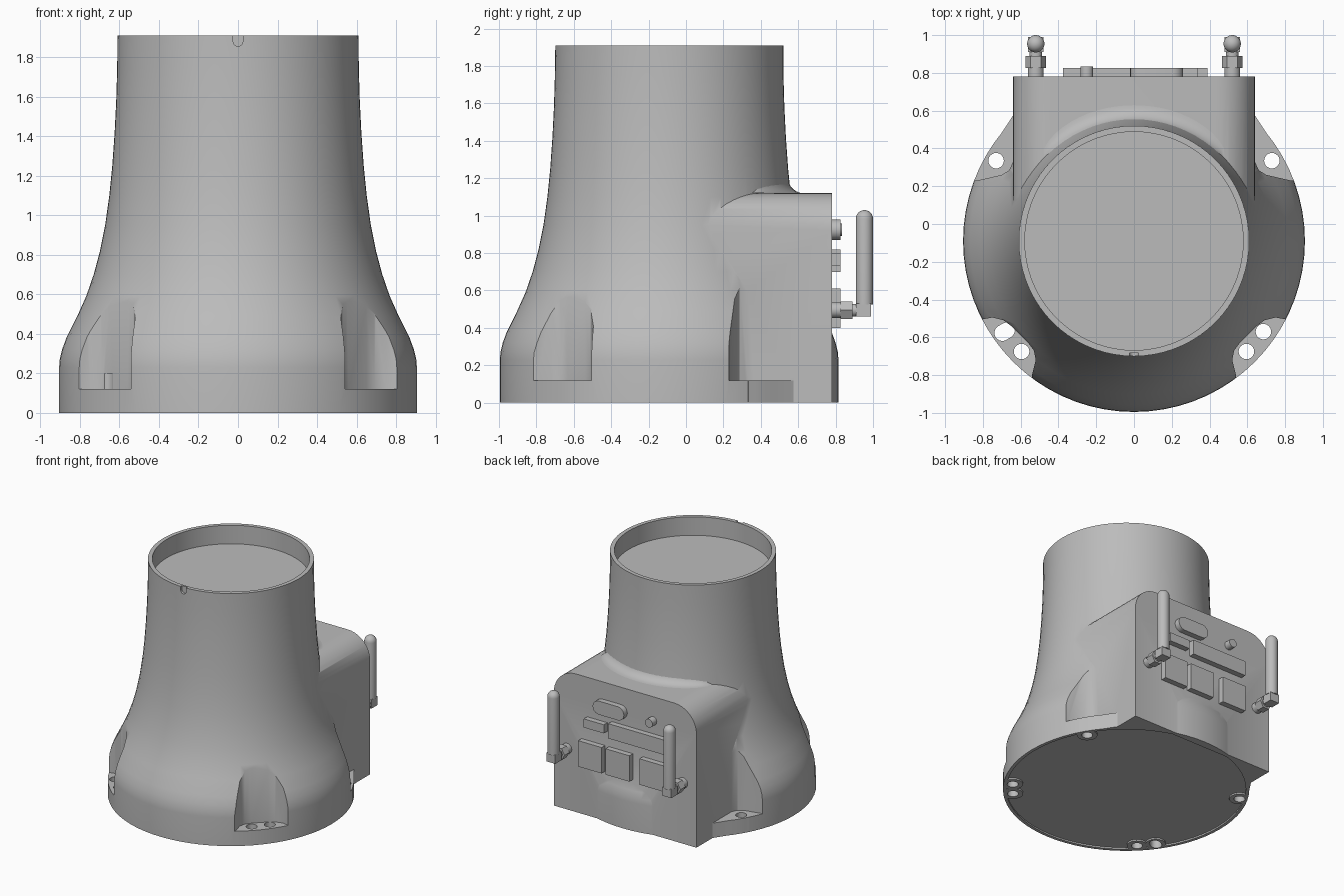
import bpy, bmesh
from math import sin, cos, pi, radians, sqrt
from mathutils import Matrix, Vector

cube = bpy.data.objects.get("Cube")
if cube:
    bpy.data.objects.remove(cube, do_unlink=True)

grey = bpy.data.materials.new("plain grey")
grey.use_nodes = True
tone = (0.5, 0.5, 0.5, 1)
grey.diffuse_color = tone
grey.node_tree.nodes["Principled BSDF"].inputs["Base Color"].default_value = tone

AXIS = Vector((0, -0.09, 0))   # centre line of the round body
BACK = 0.78                    # y of the connector panel


def finish(name, bm):
    bmesh.ops.recalc_face_normals(bm, faces=bm.faces)
    me = bpy.data.meshes.new(name)
    bm.to_mesh(me)
    bm.free()
    me.materials.append(grey)
    ob = bpy.data.objects.new(name, me)
    bpy.context.collection.objects.link(ob)
    return ob


def smooth(ob, angle=32):
    ob.data.shade_smooth()
    ob.data.set_sharp_from_angle(angle=radians(angle))


def lathe(name, profile, at=AXIS, steps=72):
    bm = bmesh.new()
    vs = [bm.verts.new((r, 0, z)) for r, z in profile]
    es = [bm.edges.new(p) for p in zip(vs, vs[1:])]
    bmesh.ops.spin(bm, geom=vs + es, axis=(0, 0, 1), cent=(0, 0, 0),
                   angle=2 * pi, steps=steps, use_merge=True)
    bmesh.ops.remove_doubles(bm, verts=bm.verts, dist=1e-4)
    bmesh.ops.translate(bm, verts=bm.verts, vec=at)
    return finish(name, bm)


def prism(name, outline, low, high, along_y=False):
    """Extrude an (x, y) outline along z, or an (x, z) outline along y."""
    bm = bmesh.new()
    base = [bm.verts.new((a, low, b) if along_y else (a, b, low)) for a, b in outline]
    face = bm.faces.new(base)
    ext = bmesh.ops.extrude_face_region(bm, geom=[face])["geom"]
    move = (0, high - low, 0) if along_y else (0, 0, high - low)
    bmesh.ops.translate(bm, verts=[v for v in ext if isinstance(v, bmesh.types.BMVert)], vec=move)
    return finish(name, bm)


def rect(x0, x1, z0, z1):
    return [(x0, z0), (x1, z0), (x1, z1), (x0, z1)]


def circle(x, y, r, n=24):
    return [(x + r * cos(2 * pi * i / n), y + r * sin(2 * pi * i / n)) for i in range(n)]


def capsule(x, y, half, r, n=10, turn=0):
    """Outline of a rounded slot."""
    pts = []
    for side in (1, -1):
        for i in range(n + 1):
            a = -pi / 2 + pi * i / n
            pts.append((side * (half + r * cos(a)), side * r * sin(a)))
    return [(x + a * cos(turn) - b * sin(turn), y + a * sin(turn) + b * cos(turn)) for a, b in pts]


def boolean(ob, other, operation):
    mod = ob.modifiers.new("cut", "BOOLEAN")
    mod.operation, mod.solver, mod.object = operation, "EXACT", other
    bpy.context.view_layer.update()
    dg = bpy.context.evaluated_depsgraph_get()
    me = bpy.data.meshes.new_from_object(ob.evaluated_get(dg))
    ob.modifiers.clear()
    ob.data = me
    bpy.data.objects.remove(other, do_unlink=True)


# Flared round body with a recessed top
body = lathe("body", [
    (0, 0), (0.905, 0), (0.905, 0.23), (0.902, 0.27), (0.89, 0.32), (0.868, 0.38),
    (0.813, 0.49), (0.768, 0.59), (0.73, 0.7), (0.698, 0.82), (0.672, 0.95), (0.651, 1.1),
    (0.636, 1.25), (0.624, 1.42), (0.616, 1.58), (0.611, 1.75), (0.61, 1.91),
    (0.578, 1.91), (0.578, 1.76), (0, 1.76)])

# Mounting pockets open to the outside
front_pocket = [(0.54, -1.1), (0.54, -0.8), (0.52, -0.72), (0.53, -0.67), (0.56, -0.63),
                (0.65, -0.54), (0.69, -0.51), (0.75, -0.495), (0.83, -0.51), (1.1, -0.51),
                (1.1, -1.1)]
back_pocket = [(0.6, 0.36), (0.64, 0.33), (0.66, 0.285), (0.7, 0.26), (0.83, 0.23),
               (1.1, 0.23), (1.1, 0.9), (0.6, 0.9)]
for side in (1, -1):
    for outline in (front_pocket, back_pocket):
        boolean(body, prism("pocket_cutter", [(side * x, y) for x, y in outline], 0.12, 1.0),
                "DIFFERENCE")

# Rear housing with rounded upper corners, and foot webs beside it
W, H, R = 0.64, 1.12, 0.2
arch = [(-W, 0), (W, 0)]
for cx, start in ((W - R, 0), (R - W, pi / 2)):
    arch += [(cx + R * cos(start + pi / 2 * i / 10), H - R + R * sin(start + pi / 2 * i / 10))
             for i in range(11)]
boolean(body, prism("housing", arch, -0.05, BACK, True), "UNION")
boolean(body, prism("foot_web", [(-0.8, 0.333), (-0.5, 0.2), (0.5, 0.2), (0.8, 0.333),
                                 (0.62, 0.605), (-0.62, 0.605)], 0, 0.12), "UNION")

# Screw holes through the feet
holes = [(s * x, y) for s in (1, -1) for x, y in ((0.685, -0.57), (0.595, -0.675), (0.73, 0.335))]
for x, y in holes:
    if x < 0 and y == -0.57:
        cutter = prism("hole_cutter", capsule(x, y, 0.014, 0.042, turn=pi / 6), -0.1, 0.2)
    else:
        cutter = prism("hole_cutter", circle(x, y, 0.041), -0.1, 0.2)
    boolean(body, cutter, "DIFFERENCE")

# Shallow underside recess that leaves bosses around the holes
recess = prism("recess_cutter", circle(0, AXIS.y, 0.88, 72), -0.05, 0.012)
boolean(recess, prism("rear_limit", rect(-1, 1, 0.75, 1.2), -0.1, 0.1), "DIFFERENCE")
for x, y in holes:
    boolean(recess, prism("boss_limit", circle(x, y, 0.075), -0.1, 0.1), "DIFFERENCE")
boolean(body, recess, "DIFFERENCE")

# Alignment notch in the front of the rim
notch = [(0.025, 1.95), (-0.025, 1.95)] + [
    (-0.025 * cos(pi * i / 8), 1.88 - 0.025 * sin(pi * i / 8)) for i in range(9)]
boolean(body, prism("notch_cutter", notch, -0.75, -0.682, True), "DIFFERENCE")
smooth(body)

# Concave blend where the body rises from the housing top
bm = bmesh.new()
rows = []
span = radians(48)
for i in range(25):
    t = -1 + i / 12
    size = 0.075 * sqrt(max(0.0, 1 - t ** 4)) + 0.002
    a = pi / 2 + t * span
    row = []
    for k in range(7):
        q = pi / 2 * k / 6
        z = size * (1 - cos(q))
        r = 0.642 - 0.1 * z + size * (1 - sin(q))
        row.append(bm.verts.new((r * cos(a), AXIS.y + r * sin(a), H + z)))
    rows.append(row)
for p, q in zip(rows, rows[1:]):
    for k in range(6):
        bm.faces.new((p[k], q[k], q[k + 1], p[k + 1]))
blend = finish("housing_blend", bm)
smooth(blend, 60)

# Connectors on the rear panel
for name, x0, x1, z0, z1 in (
        ("left_socket", 0.18, 0.39, 0.4, 0.61), ("middle_socket", -0.07, 0.145, 0.4, 0.61),
        ("right_socket", -0.375, -0.16, 0.4, 0.61), ("long_socket", -0.375, 0.12, 0.7, 0.82),
        ("small_socket", 0.16, 0.34, 0.73, 0.8)):
    prism(name, rect(x0, x1, z0, z1), BACK - 0.01, BACK + 0.045, True)
smooth(prism("oval_socket", capsule(0.12, 0.925, 0.085, 0.055), BACK - 0.01, BACK + 0.045, True))
smooth(prism("round_button", circle(-0.25, 0.925, 0.034), BACK - 0.01, BACK + 0.055, True))

# Pair of antennas on elbow joints
for side, label in ((1, "left"), (-1, "right")):
    x, z = side * 0.52, 0.495
    smooth(prism(label + "_antenna_socket", circle(x, z, 0.042), BACK - 0.01, 0.84, True))
    prism(label + "_antenna_nut", circle(x, z, 0.054, 6), 0.825, 0.89, True)
    smooth(prism(label + "_antenna_neck", circle(x, z, 0.034), 0.88, 0.92, True))
    prism(label + "_antenna_elbow", rect(x - 0.04, x + 0.04, 0.46, 0.53), 0.91, 0.99, True)
    tip = [(0.046 * cos(pi / 2 * i / 6), 0.984 + 0.046 * sin(pi / 2 * i / 6)) for i in range(6)]
    rod = lathe(label + "_antenna_rod", [(0, 0.525), (0.046, 0.525)] + tip + [(0, 1.03)],
                Vector((x, 0.954, 0)), 24)
    smooth(rod)
